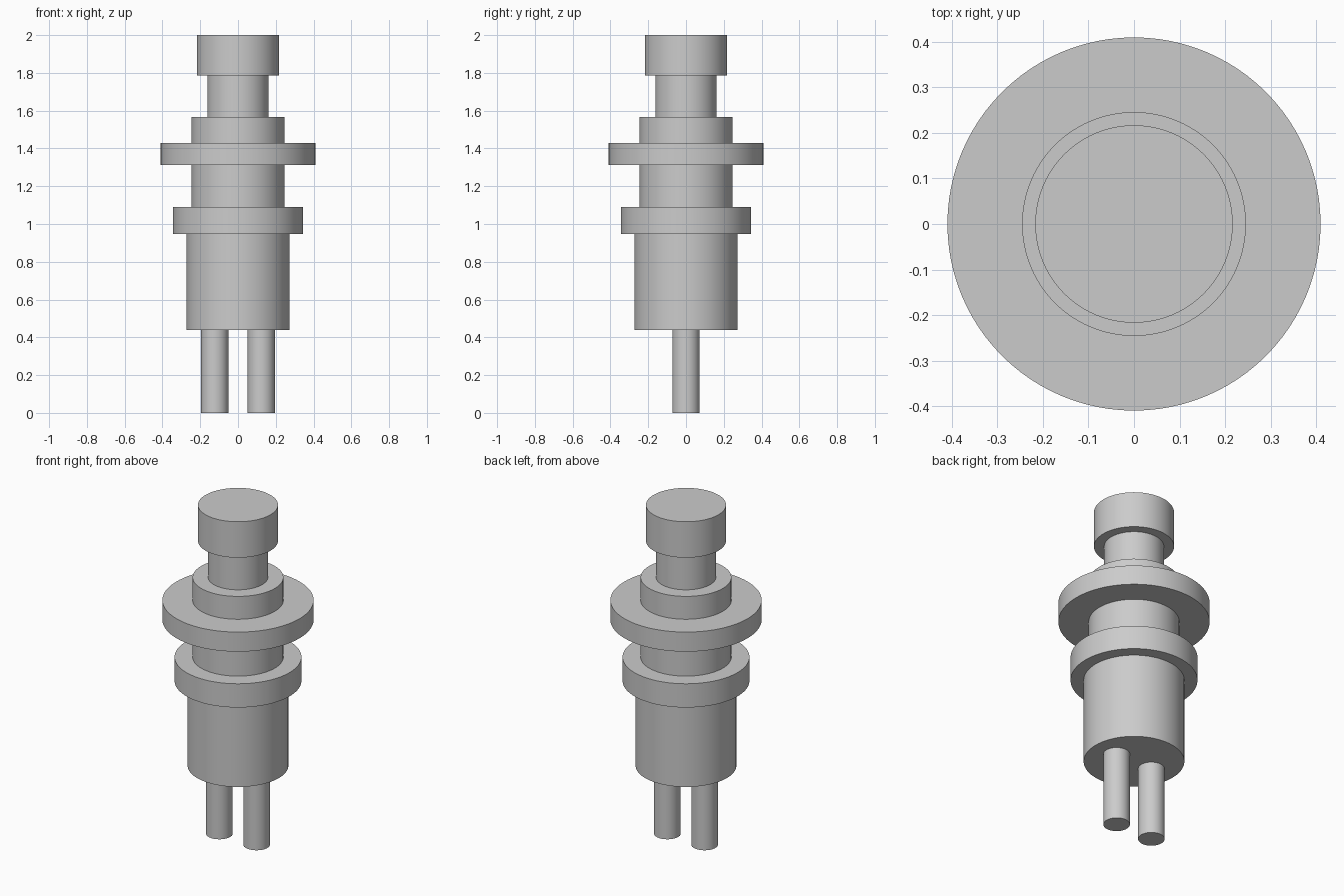
import bpy
import math

cube = bpy.data.objects.get("Cube")
if cube:
    bpy.data.objects.remove(cube, do_unlink=True)

# Plain grey for the whole switch
grey = bpy.data.materials.new("grey")
grey.use_nodes = True
colour = (0.6, 0.6, 0.6, 1.0)
grey.diffuse_color = colour
grey.node_tree.nodes["Principled BSDF"].inputs["Base Color"].default_value = colour


def cylinder(name, radius, bottom, top, x=0.0):
    """Upright round part between two heights."""
    bpy.ops.mesh.primitive_cylinder_add(
        vertices=96, radius=radius, depth=top - bottom,
        location=(x, 0, (bottom + top) / 2))
    part = bpy.context.object
    part.name = name
    part.data.materials.append(grey)
    bpy.ops.object.shade_smooth_by_angle(angle=math.radians(30))
    return part


# Push button
cylinder("button_cap", 0.217, 1.785, 2.0)
cylinder("button_stem", 0.162, 1.567, 1.785)

# Threaded neck with panel flange
cylinder("neck", 0.246, 1.09, 1.567)
cylinder("flange", 0.41, 1.313, 1.43)

# Collar and housing
cylinder("collar", 0.344, 0.948, 1.09)
cylinder("housing", 0.273, 0.44, 0.948)

# Terminal pins
for side, sign in (("left", 1), ("right", -1)):
    cylinder(side + "_terminal_pin", 0.072, 0.0, 0.44, sign * 0.123)
